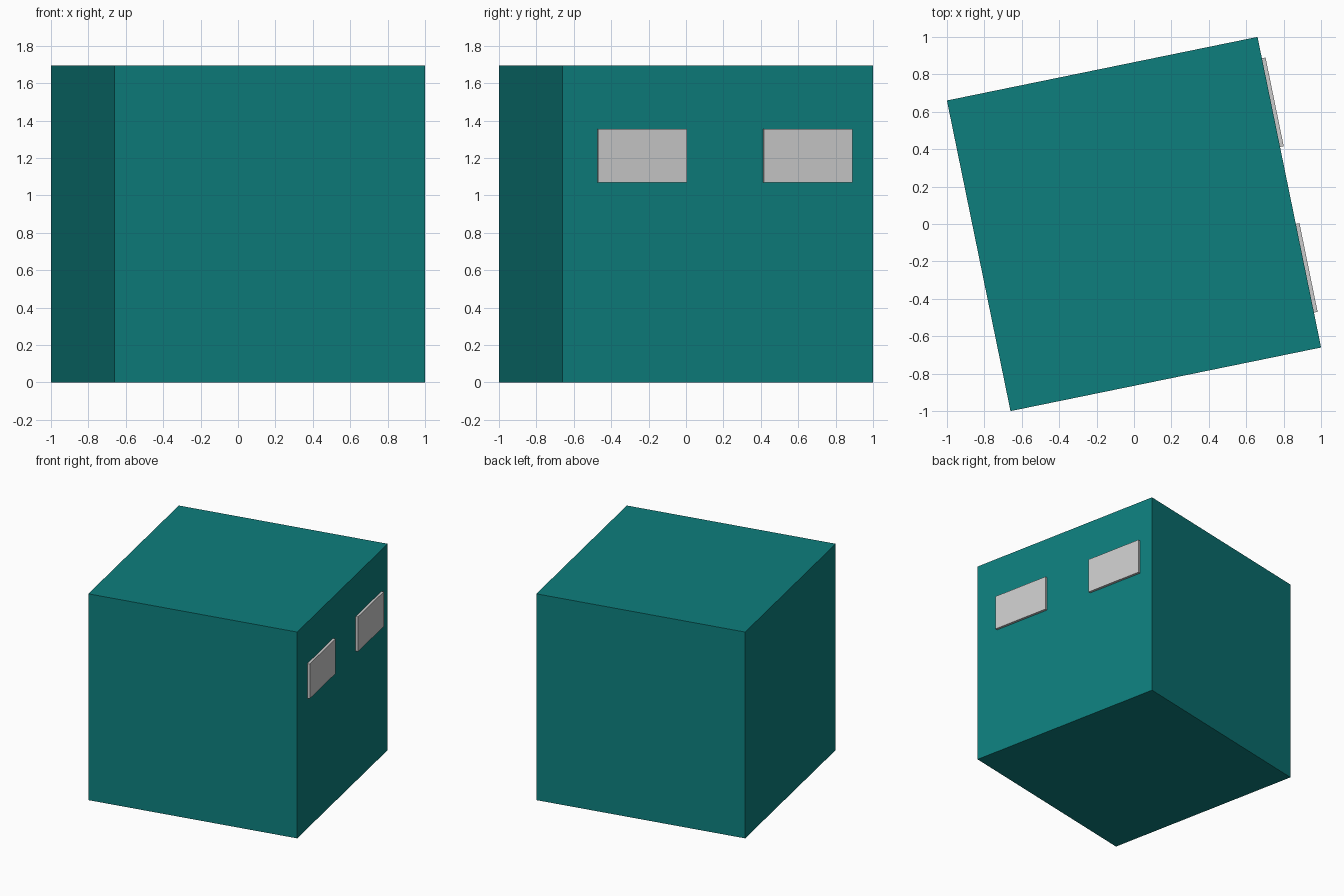
import bpy
from math import radians
from mathutils import Matrix

if "Cube" in bpy.data.objects:
    bpy.data.objects.remove(bpy.data.objects["Cube"])

SIDE = 1.695                                 # cube edge
TURN = Matrix.Rotation(radians(11.57), 4, 'Z')


def box(name, size, center):
    """Box placed in the turned frame of the body."""
    bpy.ops.mesh.primitive_cube_add(size=1)
    ob = bpy.context.object
    ob.name = name
    ob.data.transform(TURN @ Matrix.Translation(center) @ Matrix.Diagonal((*size, 1)))
    return ob


# Main body
body = box("body", (SIDE, SIDE, SIDE), (0, 0, SIDE / 2))
teal = bpy.data.materials.new("teal")
teal.diffuse_color = (0.004, 0.21, 0.205, 1)
teal.use_nodes = True
teal.node_tree.nodes["Principled BSDF"].inputs["Base Color"].default_value = teal.diffuse_color
body.data.materials.append(teal)

# Two raised panels on the right side
for name, y in (("front_panel", -0.415), ("rear_panel", 0.489)):
    box(name, (0.04, 0.484, 0.285), (SIDE / 2, y, 1.2125))
